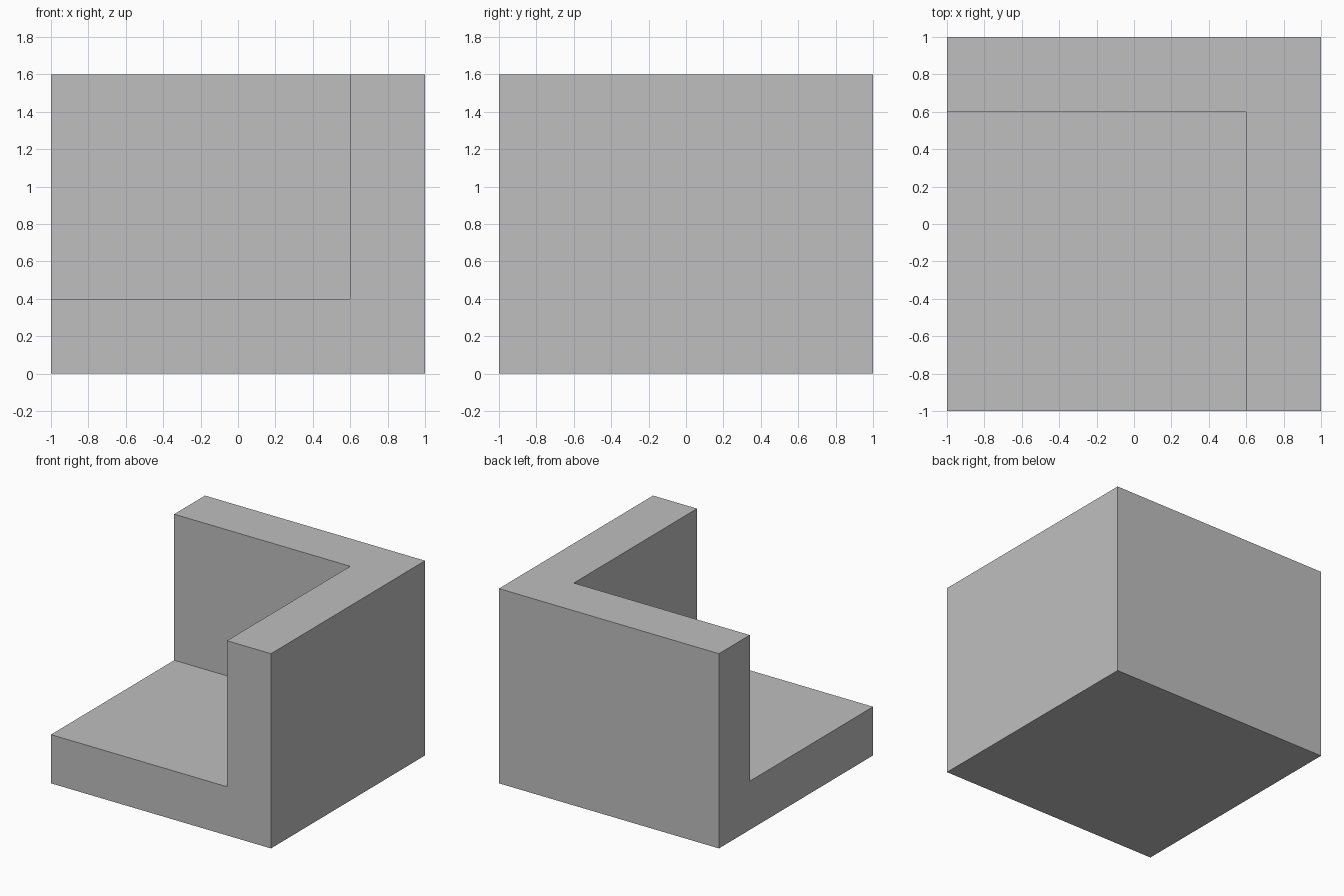
import bpy
import bmesh
import math

cube = bpy.data.objects.get("Cube")
if cube:
    bpy.data.objects.remove(cube, do_unlink=True)

WALL = 0.4      # thickness of floor and walls
HEIGHT = 1.6

# Single flat colour
grey = bpy.data.materials.new("light grey")
grey.use_nodes = True
colour = (0.52, 0.52, 0.52, 1)
grey.diffuse_color = colour
grey.node_tree.nodes["Principled BSDF"].inputs["Base Color"].default_value = colour

bm = bmesh.new()


def extrude_up(faces, distance):
    """Raise a patch of faces and return the raised faces."""
    new = bmesh.ops.extrude_face_region(bm, geom=faces)["geom"]
    verts = [g for g in new if isinstance(g, bmesh.types.BMVert)]
    bmesh.ops.translate(bm, verts=verts, vec=(0, 0, distance))
    return [g for g in new if isinstance(g, bmesh.types.BMFace)]


# Floor plan, split along the inner wall lines
bmesh.ops.create_grid(bm, x_segments=1, y_segments=1, size=1)
inner = 1 - WALL
for axis in ((1, 0, 0), (0, 1, 0)):
    bmesh.ops.bisect_plane(bm, geom=bm.verts[:] + bm.edges[:] + bm.faces[:],
                           plane_co=(inner, inner, 0), plane_no=axis)

# Floor slab closed underneath, then the L of walls along the left and back
bottom = bmesh.ops.duplicate(bm, geom=bm.faces[:])["geom"]
floor = [f for f in bm.faces if f not in bottom]
top = extrude_up(floor, WALL)
walls = [f for f in top if max(f.calc_center_median().xy) > inner]
extrude_up(walls, HEIGHT - WALL)

# Weld, merge coplanar faces and tidy normals
bmesh.ops.remove_doubles(bm, verts=bm.verts[:], dist=0.001)
bmesh.ops.dissolve_limit(bm, angle_limit=math.radians(1),
                         verts=bm.verts[:], edges=bm.edges[:])
bmesh.ops.recalc_face_normals(bm, faces=bm.faces[:])

mesh = bpy.data.meshes.new("corner_block")
bm.to_mesh(mesh)
bm.free()
mesh.materials.append(grey)
block = bpy.data.objects.new("corner_block", mesh)
bpy.context.collection.objects.link(block)
